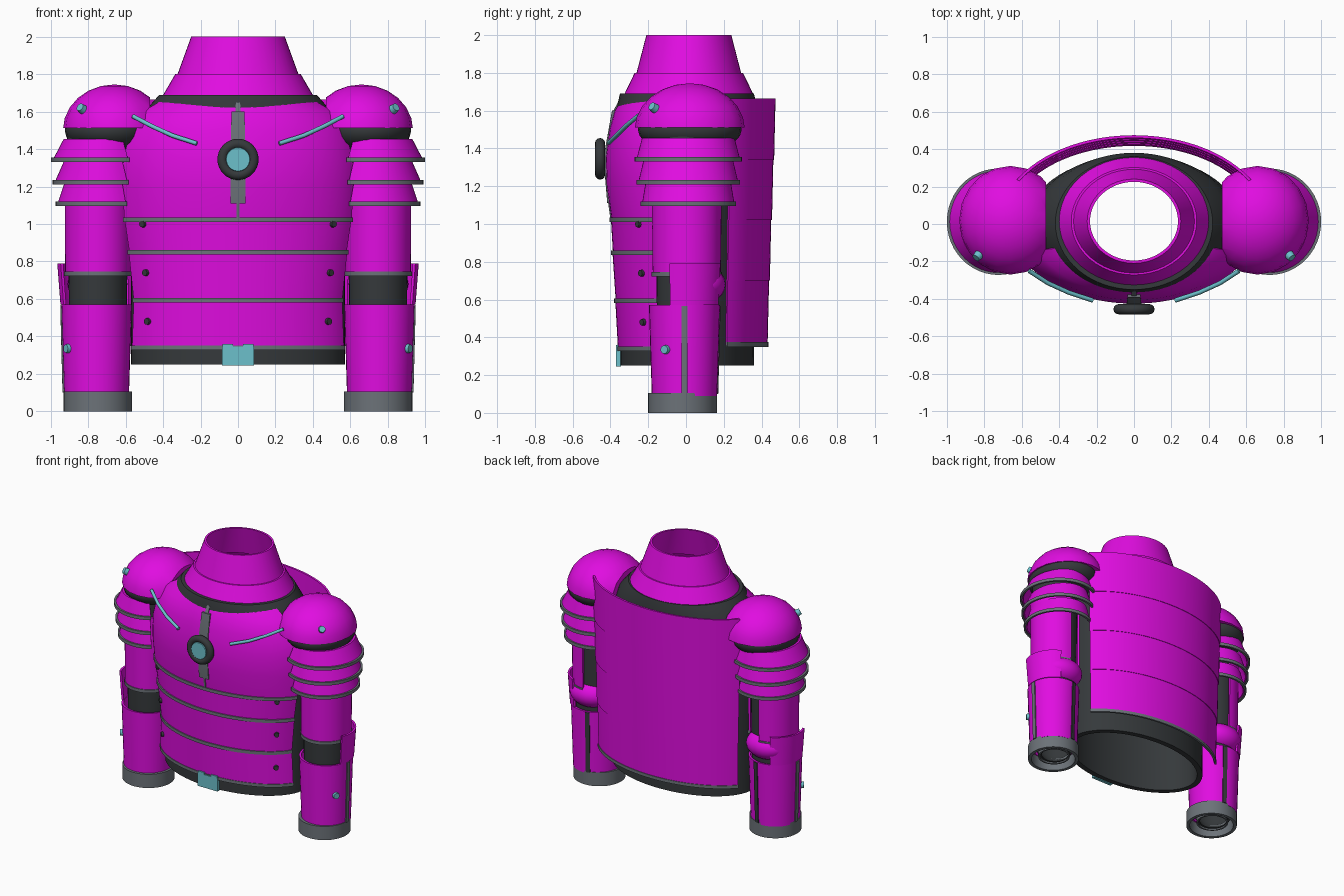
import bpy, bmesh
from math import sin, cos, radians, sqrt
from mathutils import Vector, Matrix

old = bpy.data.objects.get("Cube")
if old:
    bpy.data.objects.remove(old)


def material(name, r, g, b):
    m = bpy.data.materials.new(name)
    m.use_nodes = True
    m.diffuse_color = (r, g, b, 1)
    m.node_tree.nodes["Principled BSDF"].inputs["Base Color"].default_value = (r, g, b, 1)
    return m


MAGENTA = material("magenta_plate", 0.75, 0.004, 0.75)
DARK = material("dark_undersuit", 0.036, 0.041, 0.044)
GREY = material("grey_trim", 0.15, 0.17, 0.19)
CYAN = material("cyan_accent", 0.15, 0.53, 0.60)
made = []


def finish(name, bm, mat, side=1):
    """Turn a bmesh into an object; side -1 mirrors it in x."""
    if side < 0:
        bmesh.ops.scale(bm, vec=(-1, 1, 1), verts=bm.verts)
    bmesh.ops.recalc_face_normals(bm, faces=bm.faces)
    me = bpy.data.meshes.new(name)
    bm.to_mesh(me)
    bm.free()
    me.materials.append(mat)
    ob = bpy.data.objects.new(name, me)
    bpy.context.collection.objects.link(ob)
    made.append(ob)
    return ob


def sweep(name, rows, mat, center=(0, 0), arc=(0, 360), n=48, t=0.015, side=1):
    """Elliptic shell of thickness t; rows are (z, x radius, y radius)."""
    prof = list(rows) + [(z, a - t, b - t) for z, a, b in reversed(rows)]
    full = arc[1] - arc[0] >= 360
    bm = bmesh.new()
    rings = []
    for i in range(n if full else n + 1):
        w = radians(arc[0] + (arc[1] - arc[0]) * i / n)
        rings.append([bm.verts.new((center[0] + a * cos(w), center[1] + b * sin(w), z))
                      for z, a, b in prof])
    m = len(prof)
    for i in range(n):
        p, q = rings[i], rings[(i + 1) % len(rings)]
        for j in range(m):
            k = (j + 1) % m
            bm.faces.new((p[j], p[k], q[k], q[j]))
    if not full:
        h = len(rows)
        for r in (rings[0], rings[-1]):
            for j in range(h - 1):
                bm.faces.new((r[j], r[j + 1], r[m - 2 - j], r[m - 1 - j]))
    return finish(name, bm, mat, side)


def trim(name, z, rx, ry, h=0.024, **kw):
    return sweep(name, [(z, rx, ry), (z + h, rx, ry)], GREY, **kw)


def ball(name, pos, size, mat, side, cuts=(), seg=(24, 12)):
    """Ellipsoid; each cut (point, normal) drops the part behind the plane."""
    bm = bmesh.new()
    bmesh.ops.create_uvsphere(bm, u_segments=seg[0], v_segments=seg[1], radius=1)
    bmesh.ops.scale(bm, vec=size, verts=bm.verts)
    bmesh.ops.translate(bm, vec=pos, verts=bm.verts)
    for co, no in cuts:
        r = bmesh.ops.bisect_plane(bm, geom=bm.verts[:] + bm.edges[:] + bm.faces[:],
                                   plane_co=co, plane_no=no, clear_inner=True)
        edges = [e for e in r["geom_cut"] if isinstance(e, bmesh.types.BMEdge)]
        bmesh.ops.edgeloop_fill(bm, edges=edges)
    return finish(name, bm, mat, side)


def stud(name, pos, normal, r, depth, mat, side=1, seg=14):
    bm = bmesh.new()
    turn = Vector(normal).to_track_quat('Z', 'Y').to_matrix().to_4x4()
    bmesh.ops.create_cone(bm, cap_ends=True, segments=seg, radius1=r, radius2=r * 0.85,
                          depth=depth, matrix=Matrix.Translation(pos) @ turn)
    return finish(name, bm, mat, side)


def box(name, lo, hi, mat):
    bm = bmesh.new()
    bmesh.ops.create_cube(bm, size=1)
    lo, hi = Vector(lo), Vector(hi)
    bmesh.ops.scale(bm, vec=hi - lo, verts=bm.verts)
    bmesh.ops.translate(bm, vec=(lo + hi) / 2, verts=bm.verts)
    return finish(name, bm, mat)


# Hollow undersuit body, its bottom edge showing as a belt
sweep("undersuit_body", [(0.25, 0.57, 0.355), (1.3, 0.57, 0.36), (1.5, 0.54, 0.37),
                         (1.6, 0.5, 0.375), (1.69, 0.42, 0.355)], DARK,
      center=(0, 0.005), n=64, t=0.04)
box("belt_buckle", (-0.085, -0.37, 0.245), (0.085, -0.345, 0.345), CYAN)
for s in (-1, 1):
    box("buckle_tab", (s * 0.055 - 0.027, -0.37, 0.345), (s * 0.055 + 0.027, -0.35, 0.36), CYAN)

# Collar
sweep("collar_base", [(1.68, 0.405, 0.345), (1.8, 0.335, 0.287)], MAGENTA, center=(0, 0.015))
sweep("collar_neck", [(1.78, 0.33, 0.282), (2.0, 0.25, 0.225)], MAGENTA, center=(0, 0.015))

# Front plates
FRONT = dict(arc=(-158, -22), n=32)
sweep("chest_plate", [(1.03, 0.655, 0.395), (1.2, 0.665, 0.42), (1.35, 0.66, 0.425),
                      (1.5, 0.62, 0.405), (1.6, 0.55, 0.377), (1.675, 0.41, 0.335)],
      MAGENTA, **FRONT)
trim("chest_top_trim", 1.66, 0.415, 0.342, arc=(-155, -25), n=32)
bands = [(0.335, 0.61, 0.36, 0.6, 0.375), (0.59, 0.6, 0.372, 0.63, 0.39),
         (0.85, 0.625, 0.387, 0.655, 0.398)]
for (z, a, b, a2, b2), z2 in zip(bands, (0.605, 0.86, 1.035)):
    sweep("belly_band", [(z, a, b), (z2, a2, b2)], MAGENTA, **FRONT)
    trim("belly_trim", z2 - 0.024, a2 + 0.007, b2 + 0.007, **FRONT)
trim("belly_bottom_trim", 0.328, 0.615, 0.365, **FRONT)

# Chest centre strip and round medallion
sweep("chest_strip", [(1.11, 0.66, 0.417), (1.35, 0.66, 0.437), (1.6, 0.57, 0.392)],
      GREY, arc=(-93.5, -86.5), n=4, t=0.025)
sweep("chest_strip_tip", [(1.6, 0.56, 0.384), (1.65, 0.47, 0.358)], GREY,
      arc=(-91.4, -88.6), n=2, t=0.02)
sweep("chest_seam", [(1.03, 0.66, 0.401), (1.11, 0.66, 0.412)], GREY,
      arc=(-90.6, -89.4), n=2, t=0.02)
bpy.ops.mesh.primitive_torus_add(location=(0, -0.455, 1.345), rotation=(radians(90), 0, 0),
                                 major_radius=0.083, minor_radius=0.027,
                                 major_segments=32, minor_segments=12)
ring = bpy.context.object
ring.name = "medallion_ring"
ring.data.materials.append(DARK)
made.append(ring)
stud("medallion_gem", (0, -0.455, 1.345), (0, -1, 0), 0.073, 0.05, CYAN, seg=28)

# Overlapping back plates
BACK = dict(arc=(30, 150), n=32)
levels = [0.36, 0.70, 1.02, 1.34, 1.66]
for z, z2 in zip(levels, levels[1:]):
    f, g = (z - 0.36) / 1.3, (z2 - 0.36) / 1.3
    sweep("back_plate", [(z, 0.685 + 0.042 * f, 0.432 + 0.046 * f),
                         (z2 + 0.005, 0.68 + 0.042 * g, 0.428 + 0.046 * g)], MAGENTA, **BACK)
trim("back_bottom_trim", 0.35, 0.69, 0.437, **BACK)

for s in (-1, 1):
    # Rivets on the belly bands
    for x, z, rx, ry in ((0.505, 1.0, 0.65, 0.393), (0.49, 0.74, 0.615, 0.383),
                         (0.48, 0.48, 0.605, 0.368)):
        y = -ry * sqrt(1 - (x / rx) ** 2)
        stud("belly_rivet", (x, y, z), (x / rx ** 2, y / ry ** 2, 0), 0.02, 0.03, DARK, s)

    # Cyan chest piping
    cu = bpy.data.curves.new("chest_piping", 'CURVE')
    cu.dimensions = '3D'
    cu.bevel_depth, cu.bevel_resolution, cu.use_fill_caps = 0.012, 2, True
    path = [(0.56, -0.25, 1.575), (0.46, -0.315, 1.522), (0.35, -0.365, 1.472), (0.22, -0.408, 1.43)]
    sp = cu.splines.new('POLY')
    sp.points.add(len(path) - 1)
    for p, (x, y, z) in zip(sp.points, path):
        p.co = (s * x, y, z, 1)
    cu.materials.append(CYAN)
    bpy.context.collection.objects.link(bpy.data.objects.new("chest_piping", cu))

    # Shoulder dome over the dark joint
    ball("shoulder_dome", (0.66, 0.02, 1.5), (0.275, 0.292, 0.245), MAGENTA, s, seg=(20, 12),
         cuts=(((0, 0, 1.512), (0, 0, 1)), ((0.47, 0, 0), (1, 0, 0))))
    ball("shoulder_joint", (0.69, 0.02, 1.5), (0.235, 0.275, 0.13), DARK, s)
    stud("shoulder_stud", (0.835, -0.172, 1.617), (0.5, -0.55, 0.4), 0.026, 0.03, CYAN, s)

    # Flared upper arm lames, open on the inner side
    LAME = dict(center=(0.725, 0.012), arc=(-122, 122), n=32, side=s)
    for top, low, a, b, a2, b2 in ((1.455, 1.34, 0.205, 0.245, 0.265, 0.275),
                                   (1.345, 1.22, 0.2, 0.235, 0.255, 0.265),
                                   (1.225, 1.105, 0.2, 0.225, 0.24, 0.245)):
        sweep("arm_lame", [(low, a2, b2), (top, a, b)], MAGENTA, **LAME)
        trim("arm_lame_trim", low - 0.01, a2 + 0.009, b2 + 0.009, **LAME)

    # Upper arm: dark sleeve with a plate open at the inner back
    sweep("undersuit_arm", [(0.03, 0.11, 0.11), (0.1, 0.15, 0.15), (0.6, 0.155, 0.155),
                            (1.48, 0.165, 0.165)], DARK, center=(0.748, 0), n=32, side=s)
    SLEEVE = dict(center=(0.748, 0.004), arc=(150, 450), n=36, side=s)
    sweep("upper_arm_plate", [(0.73, 0.175, 0.18), (1.3, 0.178, 0.187)], MAGENTA, **SLEEVE)
    trim("upper_arm_trim", 0.722, 0.18, 0.186, **SLEEVE)

    # Elbow cap and outer guard
    ball("elbow_cap", (0.75, 0.08, 0.68), (0.16, 0.13, 0.105), MAGENTA, s)
    sweep("elbow_guard", [(0.57, 0.193, 0.193), (0.79, 0.21, 0.205)], MAGENTA,
          center=(0.755, -0.005), arc=(-24, 66), n=14, side=s)

    # Forearm with strips, stud and cuff
    fore = dict(center=(0.755, -0.008), side=s)
    sweep("forearm", [(0.09, 0.173, 0.173), (0.57, 0.188, 0.188)], MAGENTA, n=36, **fore)
    for nm, mid, mat in (("outer", 0, GREY), ("back", 102, DARK)):
        sweep("forearm_strip_" + nm, [(0.1, 0.182, 0.18), (0.565, 0.194, 0.193)], mat,
              arc=(mid - 5, mid + 5), n=4, **fore)
    stud("forearm_stud", (0.908, -0.108, 0.335), (0.83, -0.55, 0), 0.026, 0.03, CYAN, s)
    sweep("cuff", [(0, 0.183, 0.183), (0.105, 0.183, 0.183)], GREY,
          center=(0.748, -0.018), n=36, t=0.025, side=s)
    sweep("cuff_inner_ring", [(0.02, 0.115, 0.115), (0.06, 0.115, 0.115)], GREY,
          center=(0.748, -0.01), n=28, t=0.012, side=s)

# Smooth shading that keeps the hard edges
bpy.ops.object.select_all(action='DESELECT')
for ob in made:
    ob.select_set(True)
bpy.context.view_layer.objects.active = made[0]
bpy.ops.object.shade_smooth_by_angle(angle=radians(32))
